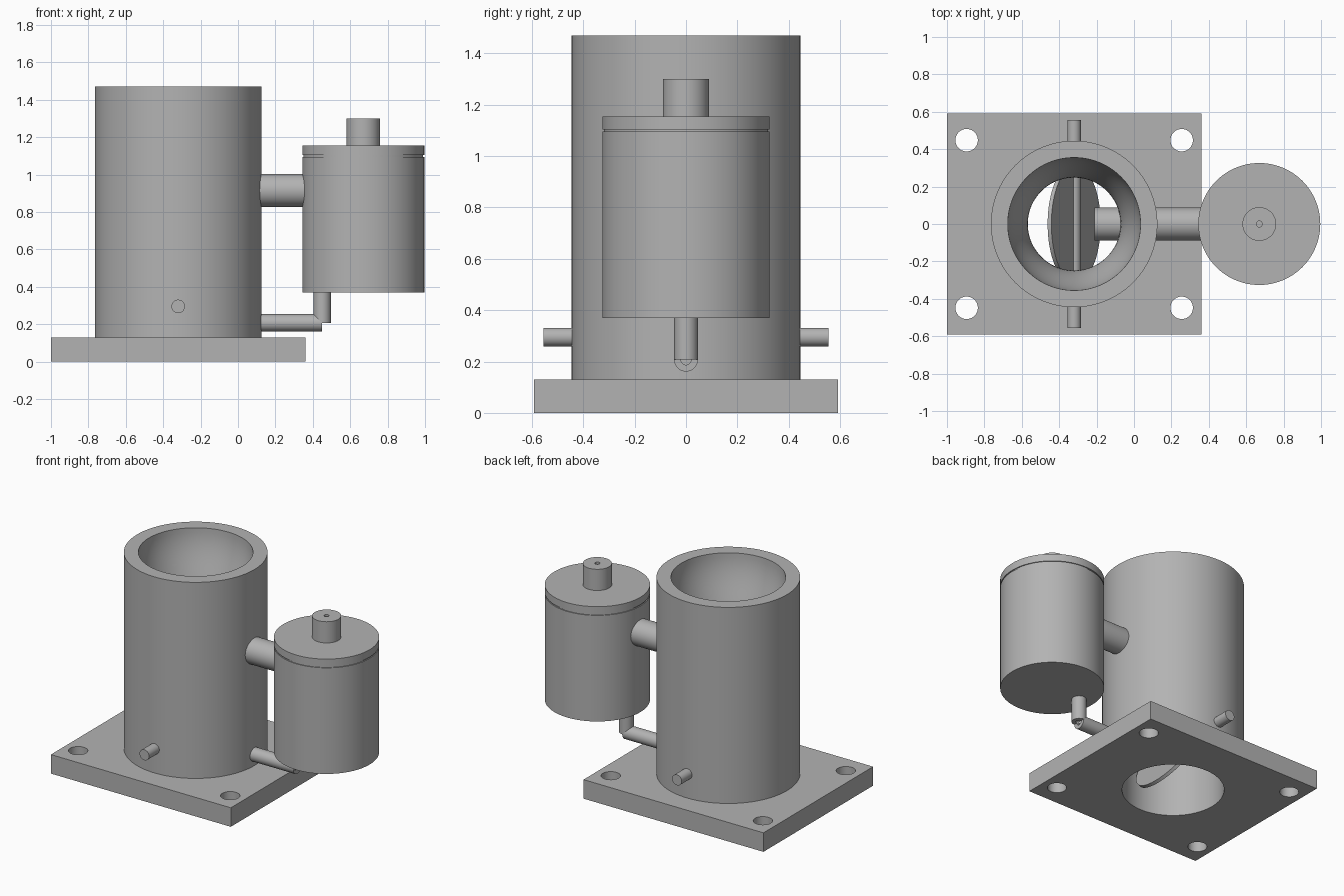
import bpy, bmesh, math
from mathutils import Matrix, Vector

if "Cube" in bpy.data.objects:
    bpy.data.objects.remove(bpy.data.objects["Cube"])

GREY = (0.45, 0.45, 0.45, 1)
metal = bpy.data.materials.new("grey_metal")
metal.use_nodes = True
metal.diffuse_color = GREY
metal.node_tree.nodes["Principled BSDF"].inputs["Base Color"].default_value = GREY

BARREL_X, BOWL_X = -0.32, 0.67
BORE = 0.32


def finish(name, bm):
    """Turn a bmesh into a shaded, coloured object."""
    bmesh.ops.remove_doubles(bm, verts=bm.verts, dist=1e-5)
    bmesh.ops.recalc_face_normals(bm, faces=bm.faces)
    mesh = bpy.data.meshes.new(name)
    bm.to_mesh(mesh)
    bm.free()
    mesh.materials.append(metal)
    ob = bpy.data.objects.new(name, mesh)
    bpy.context.collection.objects.link(ob)
    bpy.ops.object.select_all(action="DESELECT")
    ob.select_set(True)
    bpy.context.view_layer.objects.active = ob
    bpy.ops.object.shade_smooth_by_angle(angle=math.radians(30))
    return ob


def lathe(name, profile, centre=(0, 0, 0), axis=(0, 0, 1), steps=96):
    """Spin a closed (radius, height) profile, then aim it along an axis."""
    bm = bmesh.new()
    verts = [bm.verts.new((r, 0, z)) for r, z in profile]
    edges = [bm.edges.new((a, b)) for a, b in zip(verts, verts[1:] + verts[:1])
             if a.co.x > 0 or b.co.x > 0]
    bmesh.ops.spin(bm, geom=verts + edges, cent=(0, 0, 0), axis=(0, 0, 1),
                   angle=2 * math.pi, steps=steps)
    turn = Vector((0, 0, 1)).rotation_difference(Vector(axis)).to_matrix().to_4x4()
    bm.transform(Matrix.Translation(centre) @ turn)
    return finish(name, bm)


def rod(name, radius, low, high, centre=(0, 0, 0), axis=(0, 0, 1), steps=64):
    return lathe(name, [(0, low), (radius, low), (radius, high), (0, high)],
                 centre, axis, steps)


def tube(name, radius, hole, low, high, centre=(0, 0, 0), axis=(0, 0, 1)):
    return lathe(name, [(hole, low), (radius, low), (radius, high), (hole, high)],
                 centre, axis, 64)


def ease(r0, z0, r1, z1, n=16):
    """S-shaped run of profile points between two radii."""
    return [(r0 + (r1 - r0) * (1 - math.cos(math.pi * i / n)) / 2,
             z0 + (z1 - z0) * i / n) for i in range(n + 1)]


# Mounting flange with bore and four bolt holes
bm = bmesh.new()
bmesh.ops.create_cube(bm, size=1, matrix=Matrix.Translation((BARREL_X, 0, 0.065))
                      @ Matrix.Diagonal((1.36, 1.184, 0.13, 1)))
flange = finish("mounting_flange", bm)
holes = [(0, 0, BORE)] + [(sx * 0.575, sy * 0.448, 0.06) for sx in (-1, 1) for sy in (-1, 1)]
for x, y, r in holes:
    cutter = rod("hole_cutter", r, -0.1, 0.3, (BARREL_X + x, y, 0), steps=96)
    mod = flange.modifiers.new("hole", "BOOLEAN")
    mod.operation, mod.solver, mod.object = "DIFFERENCE", "EXACT", cutter
    bpy.context.view_layer.objects.active = flange
    bpy.ops.object.modifier_apply(modifier=mod.name)
    bpy.data.objects.remove(cutter)
bpy.ops.object.select_all(action="DESELECT")
flange.select_set(True)
bpy.ops.object.shade_smooth_by_angle(angle=math.radians(30))

# Barrel with a venturi throat
lathe("barrel", [(BORE, 0.13), (0.445, 0.13), (0.445, 1.47)]
      + ease(0.355, 1.47, 0.248, 0.97) + ease(0.248, 0.9, BORE, 0.6),
      (BARREL_X, 0, 0), steps=128)

# Throttle shaft and tilted butterfly disc
pivot = (BARREL_X, 0, 0.295)
rod("throttle_shaft", 0.036, -0.555, 0.555, pivot, (0, 1, 0))
tilt = math.radians(25)
rod("throttle_disc", 0.312, -0.011, 0.011, pivot, (math.cos(tilt), 0, math.sin(tilt)), 96)

# Float bowl, gasket, lid and fuel inlet
bowl = (BOWL_X, 0, 0)
rod("float_bowl", 0.326, 0.37, 1.095, bowl, steps=96)
rod("gasket", 0.32, 1.095, 1.104, bowl, steps=96)
rod("bowl_lid", 0.326, 1.104, 1.155, bowl, steps=96)
tube("fuel_inlet", 0.09, 0.016, 1.155, 1.3, bowl)

# Upper nozzle pipe from bowl into the throat
rod("nozzle_pipe", 0.088, -0.21, 0.4, (0, 0, 0.915), (1, 0, 0))

# Lower fuel line: down from the bowl, then across to the barrel
tube("fuel_line_down", 0.046, 0.02, 0.207, 0.38, (0.45, 0, 0))
tube("fuel_line_across", 0.046, 0.02, 0.08, 0.45, (0, 0, 0.207), (1, 0, 0))
